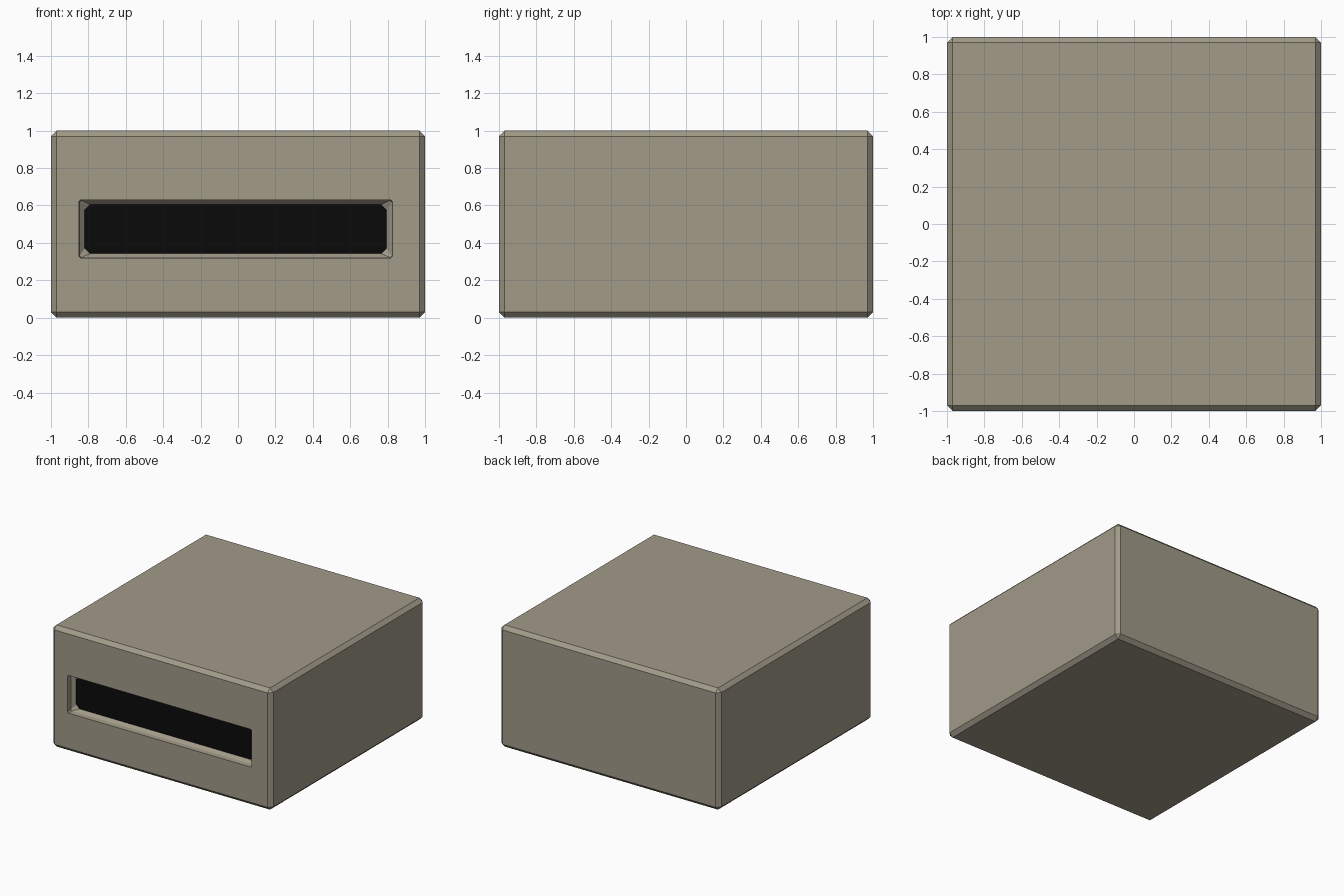
import bpy, bmesh

if "Cube" in bpy.data.objects:
    bpy.data.objects.remove(bpy.data.objects["Cube"])


def material(name, rgb):
    m = bpy.data.materials.new(name)
    m.diffuse_color = (*rgb, 1)
    m.use_nodes = True
    m.node_tree.nodes["Principled BSDF"].inputs["Base Color"].default_value = m.diffuse_color
    return m


beige = material("warm grey casing", (0.36, 0.325, 0.25))
black = material("black slot", (0.003, 0.003, 0.003))

# Casing: box with small chamfers on every edge
bm = bmesh.new()
bmesh.ops.create_cube(bm, size=2)
for v in bm.verts:
    v.co.z = v.co.z / 2 + 0.5
bmesh.ops.bevel(bm, geom=bm.edges[:], offset=0.03, offset_type='OFFSET',
                segments=1, profile=0.5, affect='EDGES')

# Open the front face, keeping its border
front = min(bm.faces, key=lambda f: f.calc_center_median().y)
border = front.edges[:]
bmesh.ops.delete(bm, geom=[front], context='FACES_ONLY')


def ring(x0, x1, z0, z1, y, cut):
    """Rectangle with cut corners, as a loop of eight vertices."""
    pts = [(x0 + cut, z0), (x1 - cut, z0), (x1, z0 + cut), (x1, z1 - cut),
           (x1 - cut, z1), (x0 + cut, z1), (x0, z1 - cut), (x0, z0 + cut)]
    return [bm.verts.new((x, y, z)) for x, z in pts]


# Recessed slot: straight wall, then a chamfer down to the black panel
rings = [ring(-0.85, 0.825, 0.32, 0.63, -1.0, 0.008),
         ring(-0.848, 0.823, 0.322, 0.628, -0.96, 0.01),
         ring(-0.82, 0.795, 0.342, 0.605, -0.93, 0.028)]
for a, b in zip(rings, rings[1:]):
    for i in range(8):
        j = (i + 1) % 8
        bm.faces.new((a[i], a[j], b[j], b[i]))
panel = bm.faces.new(rings[-1])
panel.material_index = 1

# Front wall between the border and the slot mouth
mouth = [bm.edges.get((rings[0][i], rings[0][(i + 1) % 8])) for i in range(8)]
bmesh.ops.triangle_fill(bm, use_beauty=True, use_dissolve=False,
                        normal=(0, -1, 0), edges=border + mouth)
bmesh.ops.recalc_face_normals(bm, faces=bm.faces[:])

mesh = bpy.data.meshes.new("casing")
bm.to_mesh(mesh)
bm.free()
mesh.materials.append(beige)
mesh.materials.append(black)
bpy.context.collection.objects.link(bpy.data.objects.new("casing", mesh))
